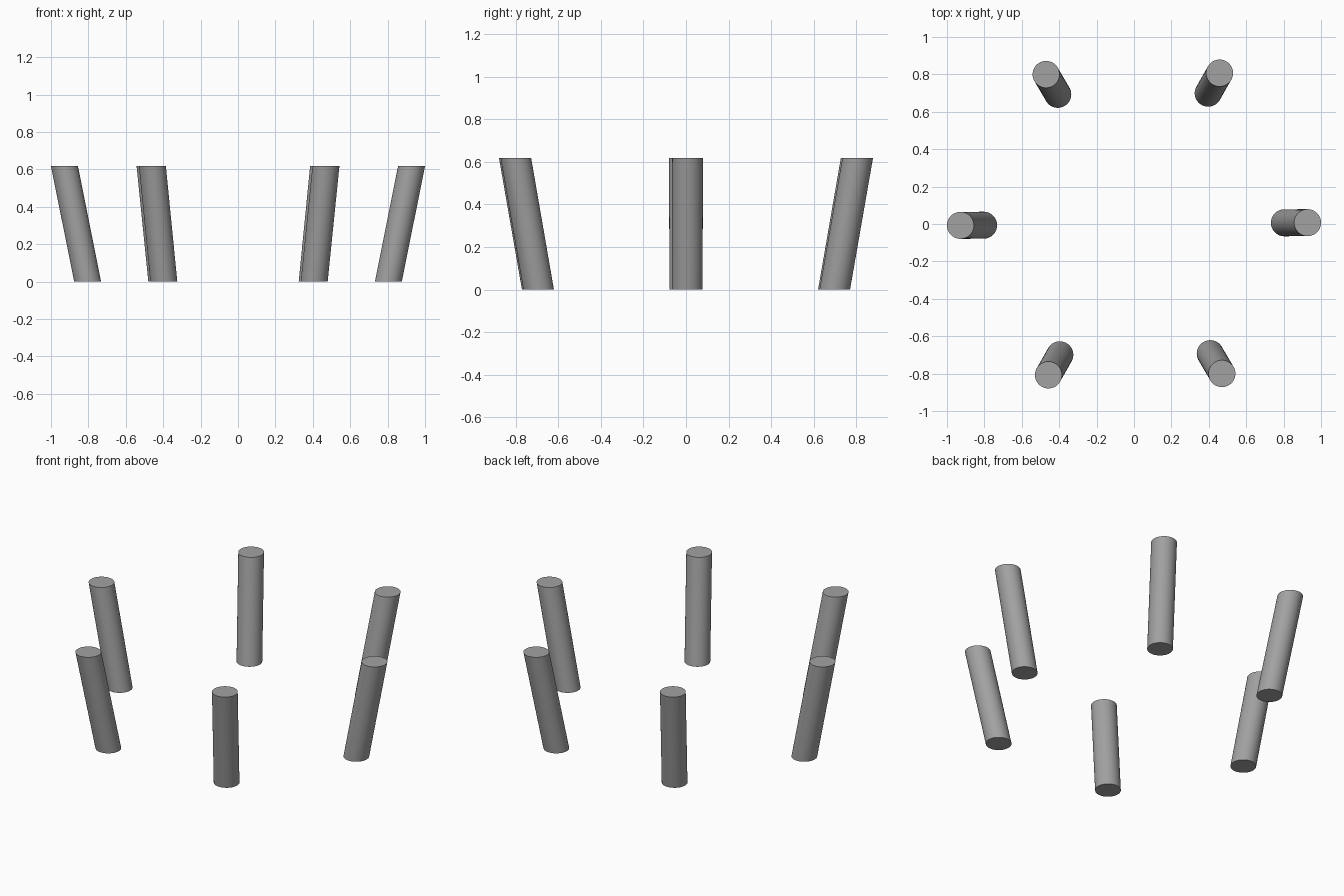
import bpy
import bmesh
from math import radians, cos, sin
from mathutils import Matrix, Vector

cube = bpy.data.objects.get("Cube")
if cube:
    bpy.data.objects.remove(cube, do_unlink=True)

HEIGHT = 0.618
RADIUS = 0.072
FOOT_RING = 0.804   # ring radius through the foot centres
HEAD_RING = 0.928   # ring radius through the head centres
TWIST = 0.45        # small turn of the whole ring, in degrees

# One plain grey for every post
grey = bpy.data.materials.new("plain grey")
grey.use_nodes = True
colour = (0.36, 0.36, 0.36, 1.0)
grey.diffuse_color = colour
shader = grey.node_tree.nodes["Principled BSDF"]
shader.inputs["Base Color"].default_value = colour
shader.inputs["Roughness"].default_value = 0.8


def leaning_post(name, angle):
    """Round post leaning outward, with level ends."""
    outward = Vector((cos(angle), sin(angle), 0))
    bm = bmesh.new()
    bmesh.ops.create_cone(bm, cap_ends=True, segments=64, radius1=RADIUS,
                          radius2=RADIUS, depth=HEIGHT,
                          matrix=Matrix.Translation((0, 0, HEIGHT / 2)))
    # Shear each end out to its own ring
    for v in bm.verts:
        t = v.co.z / HEIGHT
        v.co += outward * (FOOT_RING + t * (HEAD_RING - FOOT_RING))
    mesh = bpy.data.meshes.new(name)
    bm.to_mesh(mesh)
    bm.free()
    mesh.materials.append(grey)
    post = bpy.data.objects.new(name, mesh)
    bpy.context.collection.objects.link(post)
    return post


# Six posts evenly spaced around the ring
names = ("left_post", "back_left_post", "back_right_post",
         "right_post", "front_right_post", "front_left_post")
bpy.ops.object.select_all(action='DESELECT')
for i, name in enumerate(names):
    post = leaning_post(name, radians(60 * i + TWIST))
    post.select_set(True)
    bpy.context.view_layer.objects.active = post

# Smooth sides, crisp end rims
bpy.ops.object.shade_smooth_by_angle(angle=radians(30))
